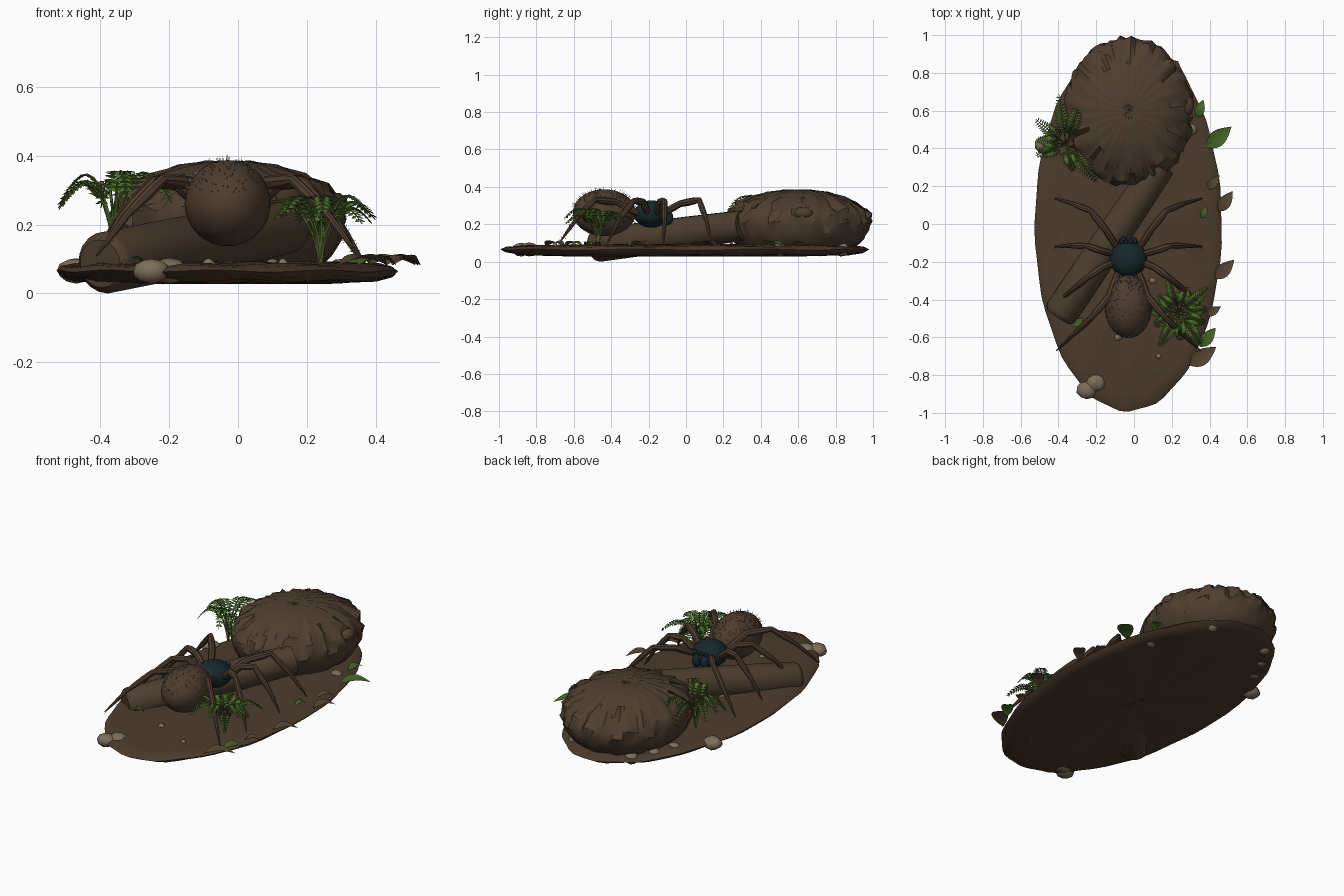
import bpy, bmesh, random
from math import sin, cos, pi, radians
from mathutils import Vector

random.seed(4)
if "Cube" in bpy.data.objects:
    bpy.data.objects.remove(bpy.data.objects["Cube"], do_unlink=True)


def material(name, color):
    mat = bpy.data.materials.new(name)
    mat.use_nodes = True
    rgba = (*color, 1)
    mat.diffuse_color = rgba
    shader = mat.node_tree.nodes["Principled BSDF"]
    shader.inputs["Base Color"].default_value = rgba
    shader.inputs["Roughness"].default_value = 0.9
    return mat


soil = material("soil brown", (.073, .044, .025))
bark = material("bark brown", (.077, .048, .028))
fur = material("spider brown", (.077, .046, .028))
teal = material("dark teal", (.008, .02, .0225))
hair_tan = material("hair tan", (.5, .45, .38))
stone = material("stone grey", (.2, .155, .1))
fern_green = material("fern green", (.07, .16, .022))
stem_olive = material("stem olive", (.1, .15, .035))
leaf_green = material("leaf green", (.06, .125, .02))
leaf_brown = material("dry leaf brown", (.095, .062, .032))


def finish(bm, name, mat, smooth=True, angle=40):
    """Turn a bmesh into a named, shaded object."""
    mesh = bpy.data.meshes.new(name)
    bm.to_mesh(mesh)
    bm.free()
    mesh.materials.append(mat)
    obj = bpy.data.objects.new(name, mesh)
    bpy.context.collection.objects.link(obj)
    if smooth:
        bpy.ops.object.select_all(action="DESELECT")
        obj.select_set(True)
        bpy.context.view_layer.objects.active = obj
        bpy.ops.object.shade_smooth_by_angle(angle=radians(angle))
    return obj


def tube(bm, points, radii, sides=8):
    """Sweep a round section along a path and cap both ends."""
    points = [Vector(p) for p in points]
    rings = []
    for i, (p, r) in enumerate(zip(points, radii)):
        along = points[min(i + 1, len(points) - 1)] - points[max(i - 1, 0)]
        along.normalize()
        ref = Vector((0, 1, 0)) if abs(along.z) > .9 else Vector((0, 0, 1))
        u = along.cross(ref).normalized()
        v = u.cross(along)
        turn = [2 * pi * k / sides for k in range(sides)]
        rings.append([bm.verts.new(p + (u * cos(a) + v * sin(a)) * r) for a in turn])
    bmesh.ops.recalc_face_normals(bm, faces=skin(bm, rings))


def skin(bm, rings):
    """Bridge the rings, cap both ends and return the faces."""
    n = len(rings[0])
    faces = [bm.faces.new(rings[0]), bm.faces.new(rings[-1][::-1])]
    for lower, upper in zip(rings, rings[1:]):
        for k in range(n):
            j = (k + 1) % n
            faces.append(bm.faces.new((lower[k], upper[k], upper[j], lower[j])))
    return faces


def lathe(name, mat, center, size, profile, sides, ripple):
    """Oval lathe; ripple(angle, step) scales the radius and lifts the height."""
    bm = bmesh.new()
    rings = []
    for step, (r, z) in enumerate(profile):
        ring = []
        for k in range(sides):
            a = 2 * pi * k / sides
            scale, lift = ripple(a, step)
            ring.append(bm.verts.new((center[0] + size[0] * r * scale * cos(a),
                                      center[1] + size[1] * r * scale * sin(a), z + lift)))
        rings.append(ring)
    bmesh.ops.recalc_face_normals(bm, faces=skin(bm, rings))
    return finish(bm, name, mat)


def ball(name, mat, center, size, lumps=0):
    bm = bmesh.new()
    if lumps:
        bmesh.ops.create_icosphere(bm, subdivisions=2, radius=1)
    else:
        bmesh.ops.create_uvsphere(bm, u_segments=28, v_segments=18, radius=1)
    for v in bm.verts:
        grow = 1 + random.uniform(-lumps, lumps)
        v.co = Vector([c + s * p * grow for c, s, p in zip(center, size, v.co)])
    return finish(bm, name, mat, angle=60)


# Oval slab of ground
lathe("ground", soil, (-.03, -.005), (.495, .985),
      [(.02, .03), (.6, .03), (.9, .037), (.97, .048), (1, .065),
       (.97, .078), (.9, .085), (.6, .09), (.02, .092)], 64,
      lambda a, s: (1 + .006 * sin(a * 17 + s), .003 * sin(a * 9 + s)))


# Burrow mound with twisted, shingled ridges
def ridges(a, step):
    saw = ((a * 13 / (2 * pi)) + step * .45) % 1
    rough = random.uniform(-.028, .028) if step < 7 else 0
    fade = min(1, (11 - step) / 4)
    return .975 + .05 * saw * fade + rough, (.012 * saw + rough * .5) * fade


lathe("mound", bark, (-.03, .595), (.342, .39),
      [(.78, .07), (.9, .11), (.96, .15), (1, .195), (.98, .232), (.93, .265),
       (.83, .3), (.65, .338), (.42, .366), (.2, .38), (.07, .383), (.015, .374)],
      78, ridges)
ball("mound_knot", bark, (.27, .63, .26), (.05, .06, .035), .06)

# Fallen log running up into the mound
bm = bmesh.new()
start, end = Vector((-.4, -.49, .086)), Vector((.14, .31, .195))
spots = [0, .015, .03, .3, .6, .85, 1]
tube(bm, [start.lerp(end, t) for t in spots], [.07, .085, .09, .09, .088, .084, .08], 20)
finish(bm, "log", bark)

# Spider body, facing the mound
mid = -.03
abdomen_center, abdomen_size = Vector((mid, -.437, .262)), Vector((.125, .168, .125))
ball("abdomen", fur, abdomen_center, abdomen_size)
ball("head_body", teal, (mid, -.185, .255), (.1, .095, .073))
ball("waist", fur, (mid, -.275, .255), (.03, .03, .03))
for side, label in ((-1, "right"), (1, "left")):
    ball(label + "_fang", teal, (mid + side * .027, -.1, .235), (.024, .032, .04))
    for row in (.012, .036):
        ball(label + "_eye", teal, (mid + side * row, -.094, .285), (.011, .011, .011))

# Four mirrored pairs of legs: hip, thigh, knee, shin, foot
legs = {
    "front": [(.05, -.14, .25), (.12, -.03, .31), (.2, .07, .33), (.3, .11, .22), (.39, .135, .1)],
    "second": [(.07, -.16, .25), (.15, -.14, .32), (.22, -.115, .325), (.32, -.115, .21), (.39, -.12, .1)],
    "third": [(.07, -.2, .25), (.14, -.23, .32), (.21, -.28, .325), (.31, -.36, .22), (.38, -.42, .1)],
    "back": [(.05, -.24, .25), (.1, -.38, .32), (.19, -.49, .33), (.29, -.585, .23), (.38, -.67, .11)],
}
hairs = bmesh.new()


def hair(root, direction, length):
    tube(hairs, [root, root + direction * length], [.0013, .0005], 3)


for label, path in legs.items():
    for side, hand in ((-1, "right"), (1, "left")):
        pts = [Vector((mid + side * x, y, z)) for x, y, z in path]
        fine, width = [], []
        thick = [.017, .021, .018, .014, .004]
        for i in range(4):
            for t in (0, .35, .7):
                fine.append(pts[i].lerp(pts[i + 1], t))
                width.append(thick[i] + (thick[i + 1] - thick[i]) * t - (.003 if t == 0 else 0))
        bm = bmesh.new()
        tube(bm, fine + [pts[4]], width + [.003], 8)
        finish(bm, f"{hand}_{label}_leg", fur)
        for _ in range(16):
            n = Vector([random.gauss(0, 1) for _ in range(3)]).normalized()
            hair(pts[3].lerp(pts[4], random.random()), n, .02)

# Fine hairs over the upper abdomen
for _ in range(300):
    n = Vector([random.gauss(0, 1) for _ in range(3)]).normalized()
    n.z = abs(n.z)
    if n.z > .25:
        hair(abdomen_center + n * abdomen_size, n, random.uniform(.008, .02))
finish(hairs, "hairs", hair_tan, False)


def fern(name, base, fronds, height, droop):
    """Arching stems, each carrying paired pointed leaflets."""
    stems, leaflets = bmesh.new(), bmesh.new()
    for degrees, reach in fronds:
        a = radians(degrees)
        out, across = Vector((cos(a), sin(a), 0)), Vector((-sin(a), cos(a), 0))
        tall = height * random.uniform(.8, 1)

        def at(t):
            return Vector(base) + out * reach * t ** 1.4 + Vector((0, 0, tall * sin(t * droop)))

        steps = [k / 10 for k in range(11)]
        tube(stems, [at(t) for t in steps], [.006 - .0045 * t for t in steps], 5)
        for k in range(13):
            t = .36 + .64 * k / 13
            p, ahead = at(t), (at(t + .02) - at(t)).normalized()
            size = .046 * (1 - .7 * (k / 13) ** 2)
            for side in (-1, 1):
                tip = p + (across * side + ahead * .35) * size - Vector((0, 0, size * .15))
                belly = p.lerp(tip, .45)
                corners = (p, belly - ahead * .007 * side, tip, belly + ahead * .007 * side)
                leaflets.faces.new([leaflets.verts.new(c) for c in corners[::-1]])
    # Leaflets face upwards
    for face in leaflets.faces:
        face.normal_update()
        if face.normal.z < 0:
            face.normal_flip()
    finish(stems, name + "_stems", stem_olive)
    finish(leaflets, name + "_leaflets", fern_green, False)


fern("front_fern", (.24, -.47, .085), [(k * 33 + 8, .15 + .06 * (k % 2)) for k in range(11)], .2, 2.35)
fern("mound_fern", (-.36, .42, .13),
     [(98, .27), (72, .25), (140, .21), (170, .16), (200, .17), (310, .26), (285, .15)], .23, 2.5)


# Leaves lying along the rim
def leaf(name, mat, x, y, length, degrees):
    bm = bmesh.new()
    a = radians(degrees)
    out, across = Vector((cos(a), sin(a), 0)), Vector((-sin(a), cos(a), 0))
    rows = []
    for k in range(9):
        t = k / 8
        p = Vector((x, y, .082)) + out * length * (t - .5) + Vector((0, 0, .02 * sin(pi * t)))
        w = length * .25 * sin(pi * t ** .8) + .001
        edge = Vector((0, 0, w * .3))
        rows.append([bm.verts.new(c) for c in (p - across * w + edge, p, p + across * w + edge)])
    for low, high in zip(rows, rows[1:]):
        for j in (0, 1):
            bm.faces.new((low[j], high[j], high[j + 1], low[j + 1]))
    bmesh.ops.reverse_faces(bm, faces=bm.faces)
    finish(bm, name, mat)


for x, y, length, angle in ((.45, .46, .17, 40), (.35, .61, .1, 70), (.37, .06, .07, 65),
                            (.39, -.6, .13, 50), (-.3, -.52, .08, 30)):
    leaf("green_leaf", leaf_green, x, y, length, angle)
for x, y, length, angle in ((.42, .22, .1, 50), (.485, .12, .13, 55), (.48, -.24, .14, 45),
                            (.42, -.46, .09, 30), (.365, -.7, .17, 35)):
    leaf("dry_leaf", leaf_brown, x, y, length, angle)

# Stones and pebbles
for x, y, r in ((-.25, -.88, .055), (-.2, -.84, .058), (-.47, .42, .055), (-.19, -.06, .03),
                (-.085, -.6, .027), (-.34, .6, .04), (-.29, .72, .038), (-.22, .83, .04),
                (.15, .84, .035), (.1, -.3, .025), (.13, -.7, .02), (.3, .5, .04)):
    ball("stone", stone, (x, y, .065), (r, r * .9, max(r * .65, .037)), .06)
